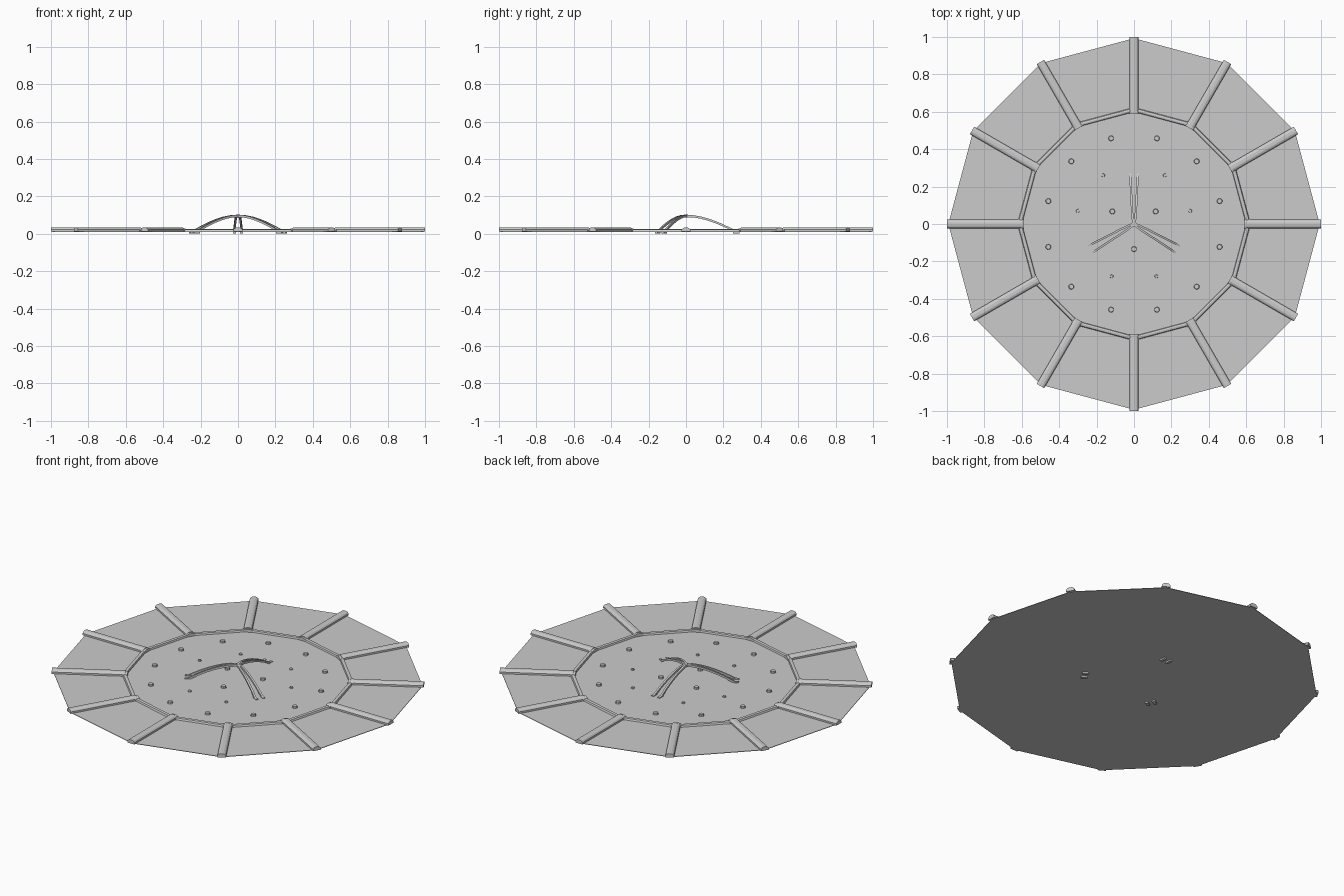
import bpy, bmesh, math
from mathutils import Vector, Matrix

if "Cube" in bpy.data.objects:
    bpy.data.objects.remove(bpy.data.objects["Cube"])

Z = 0.012      # plate level
N = 12


def make(name, bm, angle=0.0, loc=(0, 0, 0)):
    bmesh.ops.recalc_face_normals(bm, faces=bm.faces)
    me = bpy.data.meshes.new(name)
    bm.to_mesh(me)
    bm.free()
    ob = bpy.data.objects.new(name, me)
    ob.rotation_euler.z = angle
    ob.location = loc
    bpy.context.collection.objects.link(ob)
    return ob


def loft(rings):
    # closed skin through a list of equal-length point loops
    bm = bmesh.new()
    vs = [[bm.verts.new(p) for p in r] for r in rings]
    n = len(rings[0])
    for a, b in zip(vs, vs[1:]):
        for i in range(n):
            j = (i + 1) % n
            bm.faces.new((a[i], a[j], b[j], b[i]))
    bm.faces.new(vs[0])
    bm.faces.new(vs[-1])
    return bm


def polar(r, a, z):
    return Vector((r * math.cos(a), r * math.sin(a), z))


# thin twelve-sided plate
make("base_plate", loft([[polar(0.993, k * math.tau / N, z) for k in range(N)]
                         for z in (Z - 0.003, Z)]))

# radial ribs with rounded tops, plus a joint collar at the inner end
def rib_section(x, w, h):
    s = [(-w, 0), (-w, .5 * h), (-.72 * w, .85 * h), (-.35 * w, h),
         (.35 * w, h), (.72 * w, .85 * h), (w, .5 * h), (w, 0)]
    return [(x, y, Z - 0.001 + z) for y, z in s]

for k in range(N):
    a = k * math.tau / N
    make("rib", loft([rib_section(0.605, 0.023, 0.022),
                      rib_section(1.0, 0.023, 0.022)]), a)
    make("rib_joint", loft([rib_section(0.592, 0.026, 0.018),
                            rib_section(0.62, 0.026, 0.018)]), a)

# ring rails running between the ribs
for k in range(N):
    a0, a1 = k * math.tau / N, (k + 1) * math.tau / N
    prof = [(0.599, Z - .001), (0.602, Z + .010), (0.610, Z + .012),
            (0.620, Z + .010), (0.624, Z - .001)]
    make("ring_rail", loft([[polar(r, a, z) for r, z in prof] for a in (a0, a1)]))

# studs on the plate
def stud(name, x, y, r, h):
    bm = bmesh.new()
    bmesh.ops.create_cone(bm, cap_ends=True, segments=10, radius1=r, radius2=r * .85,
                          depth=h, matrix=Matrix.Translation((x, y, Z + h / 2 - .001)))
    make(name, bm)

for k in range(N):
    p = polar(0.474, math.radians(15 + 30 * k), 0)
    stud("outer_stud", p.x, p.y, 0.015, 0.012)
for deg in (30, 150, 270):
    p = polar(0.134, math.radians(deg), 0)
    stud("inner_stud", p.x, p.y, 0.015, 0.012)
for x, y in ((0.165, 0.26), (0.3, 0.07), (0.12, -0.28)):
    for s in (-1, 1):
        stud("small_stud", s * x, y, 0.010, 0.008)

# three arched legs, each a pair of splayed strips ending in a flat foot
path = [(0.0, .094, .004), (.04, .093, .008), (.08, .086, .011), (.12, .075, .013),
        (.16, .061, .015), (.20, .044, .017), (.235, .027, .019), (.262, .013, .021),
        (.282, .006, .021)]
for k in range(3):
    a = math.radians(90 + 120 * k)
    for s in (-1, 1):
        rings = []
        for r, z, off in path:
            w, t = 0.0055, 0.006
            rings.append([(r, s * off - w, z - t), (r, s * off + w, z - t),
                          (r, s * off + w, z + t), (r, s * off - w, z + t)])
        make("arch_strip", loft(rings), a)
        make("arch_foot", loft([[(x, s * .020 - .008, 0), (x, s * .020 + .008, 0),
                                 (x, s * .020 + .008, Z + .004), (x, s * .020 - .008, Z + .004)]
                                for x in (.25, .285)]), a)

# hub joining the legs
bm = bmesh.new()
bmesh.ops.create_cone(bm, cap_ends=True, segments=12, radius1=0.012, radius2=0.010,
                      depth=0.014, matrix=Matrix.Translation((0, 0, 0.095)))
make("arch_hub", bm)
